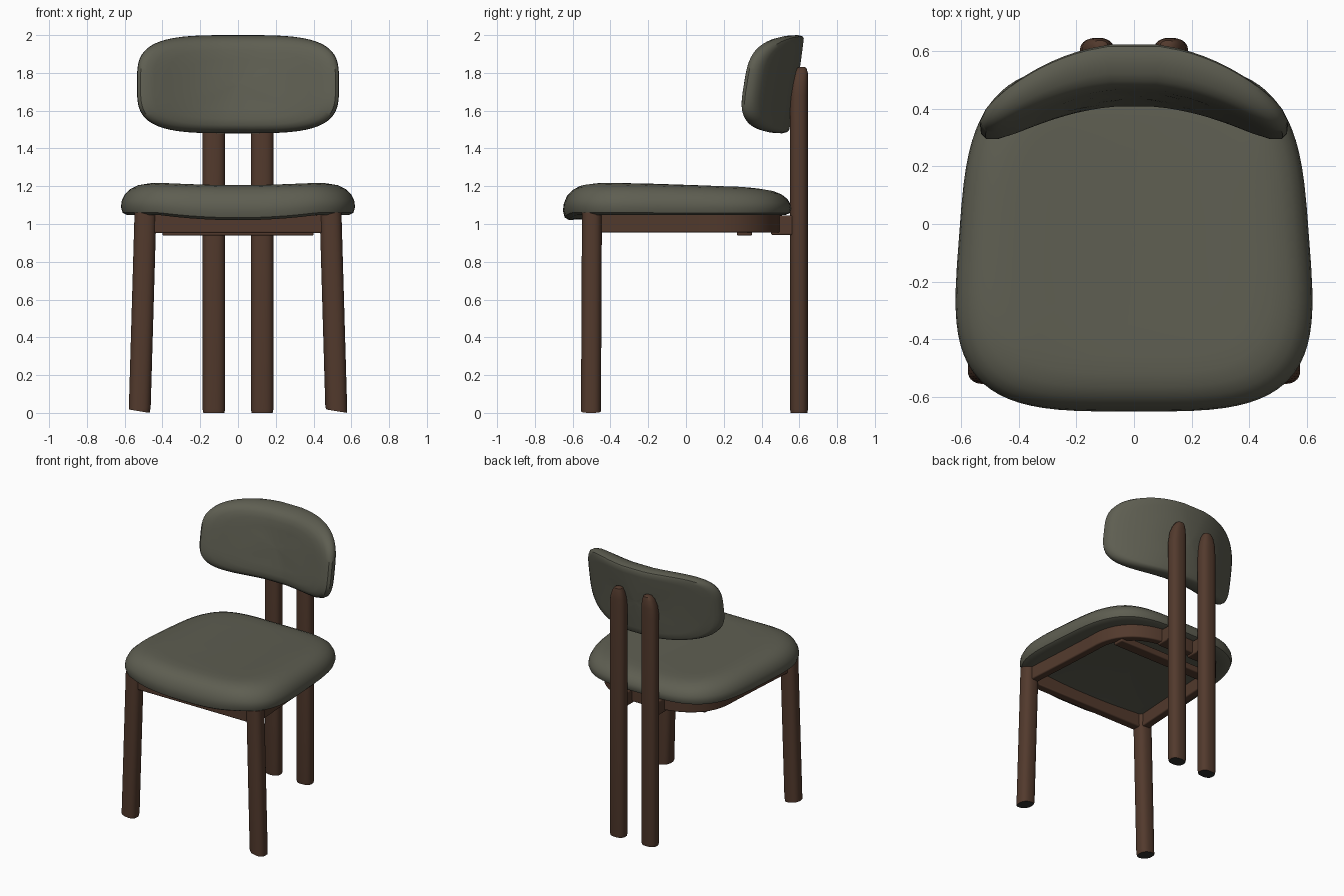
import bpy, bmesh, math
from mathutils import Vector

if "Cube" in bpy.data.objects:
    bpy.data.objects.remove(bpy.data.objects["Cube"])


def material(name, rgb):
    m = bpy.data.materials.new(name)
    m.diffuse_color = (*rgb, 1)
    m.use_nodes = True
    m.node_tree.nodes["Principled BSDF"].inputs["Base Color"].default_value = m.diffuse_color
    return m


FABRIC = material("olive grey fabric", (0.112, 0.112, 0.083))
WOOD = material("dark brown wood", (0.085, 0.042, 0.026))
PAD = material("dark foot pad", (0.03, 0.03, 0.027))


def loft(name, rings, mat, angle=40, bevel=0.0, foot=False):
    """Skin a list of equal-length point rings and cap both ends."""
    bm = bmesh.new()
    vs = [[bm.verts.new(p) for p in ring] for ring in rings]
    n = len(vs[0])
    for a, b in zip(vs, vs[1:]):
        for i in range(n):
            j = (i + 1) % n
            bm.faces.new((a[i], a[j], b[j], b[i]))
    bm.faces.new(vs[0])
    bm.faces.new(vs[-1])
    bmesh.ops.recalc_face_normals(bm, faces=bm.faces)
    if foot:  # underside of each leg gets a dark pad
        for f in bm.faces:
            if f.normal.z < -0.8 and f.calc_center_median().z < 0.05:
                f.material_index = 1
    me = bpy.data.meshes.new(name)
    bm.to_mesh(me)
    bm.free()
    ob = bpy.data.objects.new(name, me)
    bpy.context.collection.objects.link(ob)
    me.materials.append(mat)
    me.materials.append(PAD)
    if bevel:
        mod = ob.modifiers.new("soft edges", 'BEVEL')
        mod.width, mod.segments = bevel, 3
    bpy.ops.object.select_all(action='DESELECT')
    ob.select_set(True)
    bpy.context.view_layer.objects.active = ob
    bpy.ops.object.shade_smooth_by_angle(angle=math.radians(angle))
    return ob


def superellipse(n, count):
    """Unit rounded-square outline."""
    def sp(v):
        return math.copysign(abs(v) ** (2 / n), v)
    return [(sp(math.cos(t)), sp(math.sin(t)))
            for t in (2 * math.pi * (i + 0.5) / count for i in range(count))]


# Seat cushion: dished top, drooping front lip, wider at the front
SEAT_PROFILE = [(0.05, 0), (0.4, 0), (0.7, 0), (0.88, 0), (0.95, 0.0), (0.985, 0.07),
                (1, 0.25), (0.992, 0.45), (0.965, 0.66), (0.92, 0.82), (0.86, 0.93),
                (0.78, 0.985), (0.68, 1), (0.5, 1), (0.3, 1), (0.05, 1)]


def seat_point(u, v, r, h):
    y = -0.047 + 0.605 * v * r
    x = (0.605 - 0.075 * y) * u * r
    front = max(0, min(1, (-y - 0.25) / 0.35))
    wave = 1 - min(1, abs(x) / 0.42) ** 2
    bottom = 1.048 - 0.028 * front * wave
    top = 1.208 - 0.03 * y - 0.016 * wave
    return x, y, bottom + (top - bottom) * h


outline = superellipse(3.6, 80)
loft("seat_cushion", [[seat_point(u, v, r, h) for u, v in outline]
                      for r, h in SEAT_PROFILE], FABRIC)

# Backrest cushion: leaning back and wrapped around the sitter
BACK_PROFILE = [(0.05, 0), (0.3, 0), (0.55, 0), (0.8, 0), (0.93, 0), (0.975, 0.05),
                (1, 0.22), (0.995, 0.45), (0.965, 0.68), (0.91, 0.85), (0.83, 0.95),
                (0.7, 1), (0.5, 1), (0.3, 1), (0.05, 1)]


def back_point(u, v, r, f):
    x, dz = 0.535 * u * r, 0.26 * v * r
    rear = 0.59 + 0.16 * dz - 0.76 * x * x
    return x, rear - (0.15 - 0.12 * x * x) * f, 1.74 + dz


loft("backrest_cushion", [[back_point(u, v, r, f) for u, v in outline]
                          for r, f in BACK_PROFILE], FABRIC)

# Legs: rounded-square posts, (centre x, centre y, z, half x, half y) per station
section = superellipse(2.5, 32)


def post(name, stations, slant=0.0):
    rings = []
    for k, (cx, cy, z, hx, hy) in enumerate(stations):
        tilt = slant if k == 0 else 0
        rings.append([(cx + hx * u, cy + hy * v, z + tilt * (1 - u)) for u, v in section])
    loft(name, rings, WOOD, foot=True)


for side, s in (("right", 1), ("left", -1)):
    post("front_leg_" + side, [(s * 0.523, -0.503, 0, 0.055, 0.052),
                               (s * 0.52, -0.503, 0.03, 0.058, 0.053),
                               (s * 0.49, -0.498, 1.06, 0.058, 0.053)], 0.009)
    post("back_leg_" + side, [(s * 0.128, 0.598, 0, 0.056, 0.044),
                              (s * 0.128, 0.598, 0.02, 0.06, 0.048),
                              (s * 0.128, 0.598, 1.68, 0.06, 0.048),
                              (s * 0.126, 0.602, 1.75, 0.055, 0.045),
                              (s * 0.122, 0.608, 1.80, 0.042, 0.037),
                              (s * 0.118, 0.612, 1.825, 0.028, 0.026),
                              (s * 0.116, 0.614, 1.832, 0.012, 0.012)])


# Under-seat rails: a rectangular section swept along a flat path
def rail(name, path, half, z0, z1, bevel=0.008):
    pts = [Vector(p) for p in path]
    rings = []
    for i, p in enumerate(pts):
        d = (pts[min(i + 1, len(pts) - 1)] - pts[max(i - 1, 0)]).normalized()
        o = Vector((-d.y, d.x)) * half
        a, b = p + o, p - o
        rings.append([(a.x, a.y, z0), (b.x, b.y, z0), (b.x, b.y, z1), (a.x, a.y, z1)])
    loft(name, rings, WOOD, bevel=bevel)


half_path = [(0.487, -0.5), (0.465, -0.15)]
for i in range(17):
    t = math.pi / 2 * i / 16
    half_path.append((0.45 * max(0, math.cos(t)) ** 0.8, 0.12 + 0.36 * math.sin(t) ** 0.8))
rail("curved_seat_rail", half_path + [(-x, y) for x, y in half_path[-2::-1]],
     0.028, 0.955, 1.055)
rail("front_rail", [(-0.46, -0.5), (0.46, -0.5)], 0.03, 0.952, 1.055)
rail("cross_brace", [(-0.4, 0.31), (-0.2, 0.31), (0.2, 0.31), (0.4, 0.31)],
     0.04, 0.938, 0.985)

# Blocks joining the curved rail to the back legs
for side, s in (("right", 1), ("left", -1)):
    rail("joint_block_" + side, [(s * 0.128, 0.45), (s * 0.128, 0.58)], 0.045, 0.942, 1.045)
